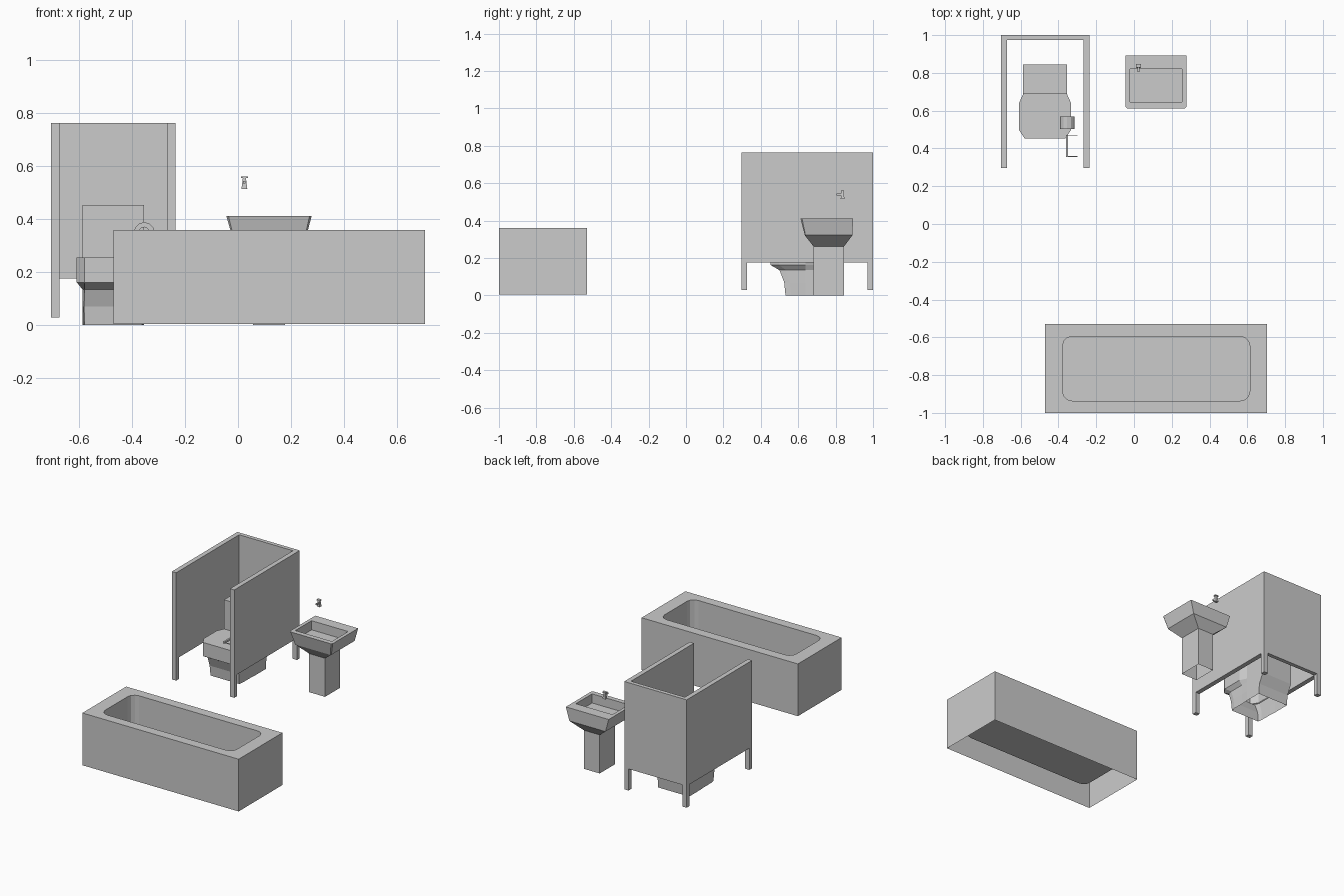
import bpy, bmesh, math

if "Cube" in bpy.data.objects:
    bpy.data.objects.remove(bpy.data.objects["Cube"])


def finish(name, bm):
    bmesh.ops.remove_doubles(bm, verts=bm.verts, dist=1e-5)
    bmesh.ops.recalc_face_normals(bm, faces=bm.faces)
    mesh = bpy.data.meshes.new(name)
    bm.to_mesh(mesh)
    bm.free()
    obj = bpy.data.objects.new(name, mesh)
    bpy.context.collection.objects.link(obj)
    return obj


def ring(bm, pts, z):
    return [bm.verts.new((x, y, z)) for x, y in pts]


def skin(bm, a, b):
    n = len(a)
    for i in range(n):
        j = (i + 1) % n
        bm.faces.new((a[i], a[j], b[j], b[i]))


def loft(bm, levels):
    """Join (points, z) cross-sections with walls; return the rings."""
    rings = [ring(bm, p, z) for p, z in levels]
    for a, b in zip(rings, rings[1:]):
        skin(bm, a, b)
    return rings


def rim(bm, outer, inner):
    edges = []
    for loop in (outer, inner):
        for i, v in enumerate(loop):
            w = loop[(i + 1) % len(loop)]
            edges.append(bm.edges.get((v, w)) or bm.edges.new((v, w)))
    bmesh.ops.triangle_fill(bm, use_beauty=True, edges=edges, normal=(0, 0, 1))


def rect(x0, x1, y0, y1):
    return [(x0, y0), (x1, y0), (x1, y1), (x0, y1)]


def rounded(x0, x1, y0, y1, r, seg=3):
    pts = []
    corners = [(x1 - r, y1 - r), (x0 + r, y1 - r), (x0 + r, y0 + r), (x1 - r, y0 + r)]
    for k, (cx, cy) in enumerate(corners):
        for i in range(seg + 1):
            a = math.pi / 2 * (k + i / seg)
            pts.append((cx + r * math.cos(a), cy + r * math.sin(a)))
    return pts


def box(bm, x0, x1, y0, y1, z0, z1):
    lo, hi = loft(bm, [(rect(x0, x1, y0, y1), z0), (rect(x0, x1, y0, y1), z1)])
    bm.faces.new(hi)
    bm.faces.new(lo[::-1])


# Bathtub: open-bottomed shell with a rounded basin hanging from the rim
bm = bmesh.new()
shell = rect(-0.47, 0.705, -1.0, -0.53)
low, top = loft(bm, [(shell, 0.005), (shell, 0.36)])
hole = rounded(-0.378, 0.613, -0.936, -0.595, 0.05)
floor, lip = loft(bm, [(hole, 0.105), (hole, 0.36)])
rim(bm, top, lip)
bm.faces.new(floor)
finish("bathtub", bm)

# Cubicle: U-shaped wall standing on four legs
X0, X1, Y0, Y1 = -0.705, -0.236, 0.297, 1.0
T, B = 0.032, 0.027
bm = bmesh.new()
plan = [(X0, Y0), (X0 + T, Y0), (X0 + T, Y1 - B), (X1 - T, Y1 - B),
        (X1 - T, Y0), (X1, Y0), (X1, Y1), (X0, Y1)]
lo, hi = loft(bm, [(plan, 0.177), (plan, 0.763)])
bm.faces.new(hi)
bm.faces.new(lo[::-1])
finish("cubicle_wall", bm)
for sx, x in (("left", X0), ("right", X1 - T)):
    for sy, y in (("front", Y0), ("back", Y1 - 0.03)):
        bm = bmesh.new()
        box(bm, x, x + T, y, y + 0.03, 0.03, 0.177)
        finish(f"cubicle_leg_{sy}_{sx}", bm)

CX, JOIN, LID = -0.471, 0.688, 0.255


def open_joint(bm):
    """Remove the hidden wall between bowl and tank."""
    bad = [f for f in bm.faces
           if all(abs(v.co.y - JOIN) < 1e-4 and v.co.z < LID + 1e-4 for v in f.verts)]
    bmesh.ops.delete(bm, geom=bad, context='FACES')


# Toilet tank, its back drawn in slightly at the foot
bm = bmesh.new()
rings = loft(bm, [(rect(CX - 0.116, CX + 0.116, JOIN, y), z) for y, z in
                  ((0.805, 0.0), (0.812, 0.07), (0.845, 0.137), (0.845, LID), (0.845, 0.453))])
bm.faces.new(rings[-1])
open_joint(bm)
finish("toilet_tank", bm)


def bowl_plan(back, wide, nose, front, chamfer):
    half = [(back, JOIN), (wide, 0.64), (wide, front + chamfer), (nose, front)]
    return [(CX - x, y) for x, y in half] + [(CX + x, y) for x, y in half[::-1]]


# Toilet bowl with closed lid and tapering foot
bm = bmesh.new()
rings = loft(bm, [
    (bowl_plan(0.116, 0.113, 0.108, 0.532, 0.03), 0.0),
    (bowl_plan(0.116, 0.115, 0.110, 0.525, 0.03), 0.07),
    (bowl_plan(0.116, 0.116, 0.108, 0.500, 0.035), 0.135),
    (bowl_plan(0.116, 0.138, 0.108, 0.453, 0.045), 0.162),
    (bowl_plan(0.116, 0.138, 0.108, 0.453, 0.045), LID),
])
bm.faces.new(rings[-1])
open_joint(bm)
finish("toilet_bowl", bm)

# Paper roll: short tube lying along y
bm = bmesh.new()
N, loops = 12, []
for r, y in ((0.039, 0.502), (0.039, 0.568), (0.02, 0.568), (0.02, 0.502)):
    loops.append([bm.verts.new((-0.354 + r * math.cos(2 * math.pi * i / N), y,
                                0.35 + r * math.sin(2 * math.pi * i / N)))
                  for i in range(N)])
for i in range(4):
    skin(bm, loops[i], loops[(i + 1) % 4])
finish("paper_roll", bm)

# Roll holder: rod with two thin prongs
bm = bmesh.new()
box(bm, -0.361, -0.349, 0.356, 0.472, 0.345, 0.357)
for y in (0.356, 0.468):
    box(bm, -0.349, -0.299, y, y + 0.004, 0.349, 0.353)
finish("roll_holder", bm)


def sink_plan(x0, x1, y0, y1, c):
    return [(x0 + c, y0), (x1 - c, y0), (x1, y0 + c), (x1, y1), (x0, y1), (x0, y0 + c)]


# Sink basin with tapered underside and shallow recess
bm = bmesh.new()
rings = loft(bm, [
    (sink_plan(0.057, 0.177, 0.682, 0.845, 0.001), 0.262),
    (sink_plan(-0.018, 0.254, 0.635, 0.89, 0.004), 0.322),
    (sink_plan(-0.044, 0.278, 0.612, 0.893, 0.008), 0.412),
])
well = rect(-0.021, 0.254, 0.645, 0.82)
base, lip = loft(bm, [(well, 0.35), (well, 0.412)])
bm.faces.new(base)
rim(bm, rings[-1], lip)
finish("sink_basin", bm)

# Sink pedestal
bm = bmesh.new()
foot = rect(0.057, 0.177, 0.682, 0.845)
loft(bm, [(foot, 0.0), (foot, 0.262)])
finish("sink_pedestal", bm)

# Tap: flared body, spout and cross handle
bm = bmesh.new()
lv = loft(bm, [(rect(0.013, 0.035, 0.827, 0.847), 0.515),
               (rect(0.018, 0.03, 0.83, 0.844), 0.555)])
bm.faces.new(lv[0])
bm.faces.new(lv[1])
box(bm, 0.019, 0.029, 0.805, 0.833, 0.535, 0.545)
box(bm, 0.011, 0.037, 0.828, 0.846, 0.555, 0.562)
finish("tap", bm)
